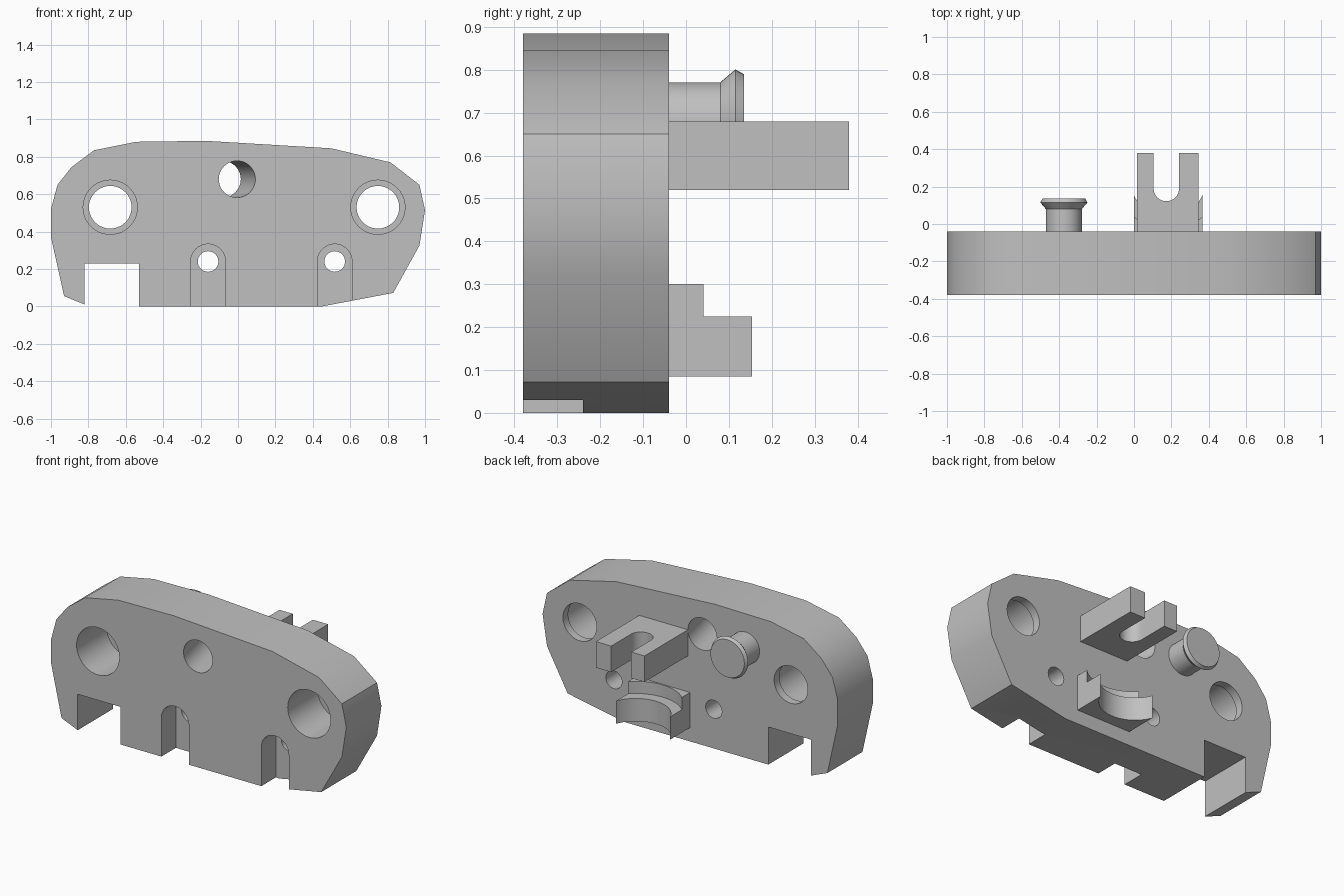
import bpy, bmesh
from math import cos, sin, pi, radians
from mathutils import Vector

cube = bpy.data.objects.get("Cube")
if cube:
    bpy.data.objects.remove(cube)

grey = bpy.data.materials.new("plain grey")
grey.use_nodes = True
colour = (0.53, 0.53, 0.53, 1)
grey.diffuse_color = colour
grey.node_tree.nodes["Principled BSDF"].inputs["Base Color"].default_value = colour

FRONT, BACK = -0.38, -0.04


def arc(cx, cz, r, start=0, end=360, n=40):
    """Points on an arc; a full circle leaves out the repeated point."""
    steps = n if end - start == 360 else n + 1
    angles = [radians(start + (end - start) * i / n) for i in range(steps)]
    return [(cx + r * cos(a), cz + r * sin(a)) for a in angles]


def loft(name, rings):
    """Closed solid through matching rings of 3D points."""
    bm = bmesh.new()
    loops = [[bm.verts.new(p) for p in ring] for ring in rings]
    for a, b in zip(loops, loops[1:]):
        for i in range(len(a)):
            j = (i + 1) % len(a)
            bm.faces.new((a[i], a[j], b[j], b[i]))
    bm.faces.new(loops[0])
    bm.faces.new(loops[-1])
    bmesh.ops.recalc_face_normals(bm, faces=bm.faces)
    mesh = bpy.data.meshes.new(name)
    bm.to_mesh(mesh)
    bm.free()
    mesh.materials.append(grey)
    obj = bpy.data.objects.new(name, mesh)
    bpy.context.collection.objects.link(obj)
    return obj


def prism_y(name, pts, y0, y1, shift=0):
    """Extrude an x-z profile along y, optionally slanted in x."""
    return loft(name, [[(x, y0, z) for x, z in pts],
                       [(x + shift, y1, z) for x, z in pts]])


def prism_z(name, pts, z0, z1):
    """Extrude an x-y profile along z."""
    return loft(name, [[(x, y, z) for x, y in pts] for z in (z0, z1)])


def cut(obj, cutter):
    cutter.hide_render = True
    mod = obj.modifiers.new("cut", "BOOLEAN")
    mod.operation = "DIFFERENCE"
    mod.solver = "EXACT"
    mod.object = cutter
    bpy.context.view_layer.objects.active = obj
    bpy.ops.object.modifier_apply(modifier=mod.name)
    bpy.data.objects.remove(cutter)


def smooth(obj):
    bpy.ops.object.select_all(action="DESELECT")
    obj.select_set(True)
    bpy.context.view_layer.objects.active = obj
    bpy.ops.object.shade_smooth_by_angle(angle=radians(30))


# Main plate with the square notch in its underside
outline = [(-0.82, 0.01), (-0.93, 0.055), (-1, 0.37), (-1, 0.52), (-0.965, 0.65),
           (-0.89, 0.745), (-0.77, 0.835), (-0.545, 0.88), (-0.17, 0.885),
           (0.5, 0.845), (0.815, 0.77), (0.97, 0.65), (1, 0.515), (0.97, 0.325),
           (0.83, 0.072), (0.45, 0), (-0.53, 0), (-0.53, 0.23), (-0.82, 0.23)]
body = prism_y("main_plate", outline, FRONT, BACK)

# Two large bores with a thin lip at the back
for x in (-0.683, 0.748):
    cut(body, prism_y("bore", arc(x, 0.53, 0.145), FRONT - 0.1, BACK - 0.05))
    cut(body, prism_y("lip_bore", arc(x, 0.53, 0.114), FRONT - 0.1, BACK + 0.1))

# Slanted middle hole
cut(body, prism_y("slanted_hole", arc(0.018, 0.68, 0.098), -0.48, 0.06, -0.124))

# Two round-topped front slots, each with a small through hole
for x in (-0.16, 0.517):
    slot = arc(x, 0.24, 0.093, 0, 180, 24) + [(x - 0.093, -0.1), (x + 0.093, -0.1)]
    cut(body, prism_y("front_slot", slot, FRONT - 0.1, -0.24))
    cut(body, prism_y("small_hole", arc(x, 0.24, 0.055, n=32), FRONT - 0.1, BACK + 0.1))
smooth(body)

# Headed pin on the back
pin_profile = [(-0.05, 0.096), (0.08, 0.096), (0.115, 0.126), (0.135, 0.115)]
pin = loft("headed_pin", [[(x, y, z) for x, z in arc(-0.375, 0.675, r)]
                          for y, r in pin_profile])
smooth(pin)

# Forked bracket with a round-ended slot
fork = prism_z("forked_bracket", [(0.015, -0.05), (0.345, -0.05),
                                  (0.345, 0.38), (0.015, 0.38)], 0.52, 0.68)
fork_slot = arc(0.173, 0.19, 0.068, 180, 360, 24) + [(0.241, 0.5), (0.105, 0.5)]
cut(fork, prism_z("fork_slot", fork_slot, 0.4, 0.8))
smooth(fork)

# Curved cradle: stepped seat hollowed around an upright axis
cradle = prism_z("curved_cradle", [(0, -0.05), (0.365, -0.05),
                                   (0.365, 0.155), (0, 0.155)], 0.085, 0.30)
for radius, bottom in ((0.197, 0), (0.262, 0.225)):
    cut(cradle, prism_z("cradle_hollow", arc(0.1825, 0.228, radius, n=64), bottom, 0.4))
smooth(cradle)
